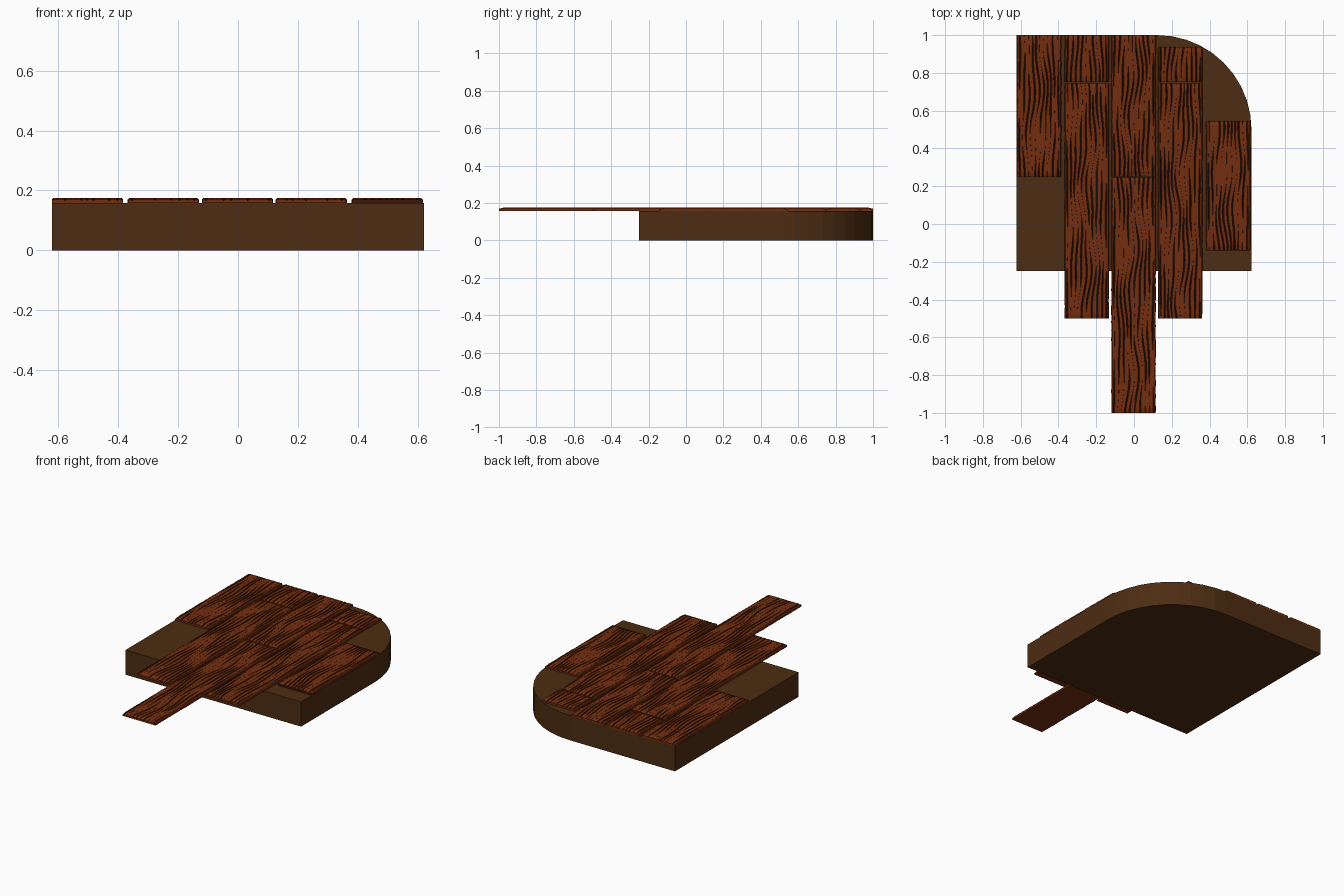
import bpy, bmesh, math, random

if "Cube" in bpy.data.objects:
    bpy.data.objects.remove(bpy.data.objects["Cube"])

random.seed(4)
BASE_TOP, PLANK_TOP = 0.158, 0.175


def material(name, color):
    m = bpy.data.materials.new(name)
    m.diffuse_color = (*color, 1)
    m.use_nodes = True
    m.node_tree.nodes["Principled BSDF"].inputs["Base Color"].default_value = m.diffuse_color
    return m


earth = material("dark_earth", (0.075, 0.026, 0.006))
wood = material("red_wood", (0.175, 0.027, 0.005))
grain = material("wood_grain", (0.045, 0.009, 0.002))


def make_object(name, bm, mats):
    bmesh.ops.recalc_face_normals(bm, faces=bm.faces[:])
    mesh = bpy.data.meshes.new(name)
    bm.to_mesh(mesh)
    bm.free()
    for m in mats:
        mesh.materials.append(m)
    ob = bpy.data.objects.new(name, mesh)
    bpy.context.collection.objects.link(ob)
    return ob


# Base slab with one rounded back corner
bm = bmesh.new()
outline = [(-0.622, 1), (-0.622, -0.25), (0.622, -0.25)]
for i in range(11):
    a = math.pi / 2 * i / 10
    outline.append((0.122 + 0.5 * math.cos(a), 0.5 + 0.5 * math.sin(a)))
face = bm.faces.new([bm.verts.new((x, y, 0)) for x, y in outline])
top = bmesh.ops.extrude_face_region(bm, geom=[face])
for v in top["geom"]:
    if isinstance(v, bmesh.types.BMVert):
        v.co.z = BASE_TOP
make_object("base_slab", bm, [earth])


# Plank: a grooved cross-section swept along y, the grooves wander and taper
def plank(name, cx, y0, y1, half=0.119, lines=10):
    bm = bmesh.new()
    rows = max(8, round((y1 - y0) / 0.022))
    ph = [random.uniform(0, 6.28) for _ in range(5)]
    grooves = [((i + 0.5) / lines * 2 - 1, random.uniform(0, 6.28),
                random.uniform(7, 14)) for i in range(lines)]
    rings = []
    for r in range(rows + 1):
        t = r / rows
        y = y0 + (y1 - y0) * t
        end = r in (0, rows)
        z = PLANK_TOP - (0.005 if end else 0)
        left = -half + random.uniform(0, 0.003)
        right = half - random.uniform(0, 0.003)
        pts = [(left, BASE_TOP), (left, z - 0.005), (left + 0.005, z)]
        for u, p, freq in grooves:
            fade = 1 - u * u
            x = u * half * 0.96 + fade * (
                0.011 * math.sin(9 * y + ph[0] + 1.5 * u)
                + 0.006 * math.sin(19 * y + ph[1] - 2.5 * u))
            w = max(0.0003, 0.0042 * min(1, 0.75 + math.sin(freq * y + p)))
            pts += [(x - w, z), (x, z - w * 1.1), (x + w, z)]
        pts += [(right - 0.005, z), (right, z - 0.005), (right, BASE_TOP)]
        rings.append([bm.verts.new((cx + x, y, h)) for x, h in pts])
    n = len(rings[0])
    for a, b in zip(rings, rings[1:]):
        for j in range(n):
            k = (j + 1) % n
            f = bm.faces.new((a[j], a[k], b[k], b[j]))
            # columns 3-4, 6-7, 9-10 ... are groove walls
            if 3 <= j < n - 4 and j % 3 != 2:
                f.material_index = 1
    bm.faces.new(rings[0])
    bm.faces.new(rings[-1])
    make_object(name, bm, [wood, grain])


# Floor boards: column centre and the y range of each board
boards = [
    (-0.503, 0.25, 1.0),
    (-0.25, 0.752, 1.0), (-0.25, -0.5, 0.745),
    (-0.002, 0.252, 1.0), (-0.002, -1.0, 0.246),
    (0.245, 0.752, 0.937), (0.245, -0.5, 0.745),
    (0.499, -0.137, 0.545),
]
for i, (cx, y0, y1) in enumerate(boards, 1):
    plank(f"floor_plank_{i}", cx, y0, y1)

# Short dark end strip closing the right-hand board
bm = bmesh.new()
bmesh.ops.create_cube(bm, size=1)
for v in bm.verts:
    v.co.x = 0.499 + v.co.x * 0.234
    v.co.y = -0.139 + v.co.y * 0.004
    v.co.z = BASE_TOP + 0.006 + v.co.z * 0.012
make_object("plank_end_strip", bm, [grain])
